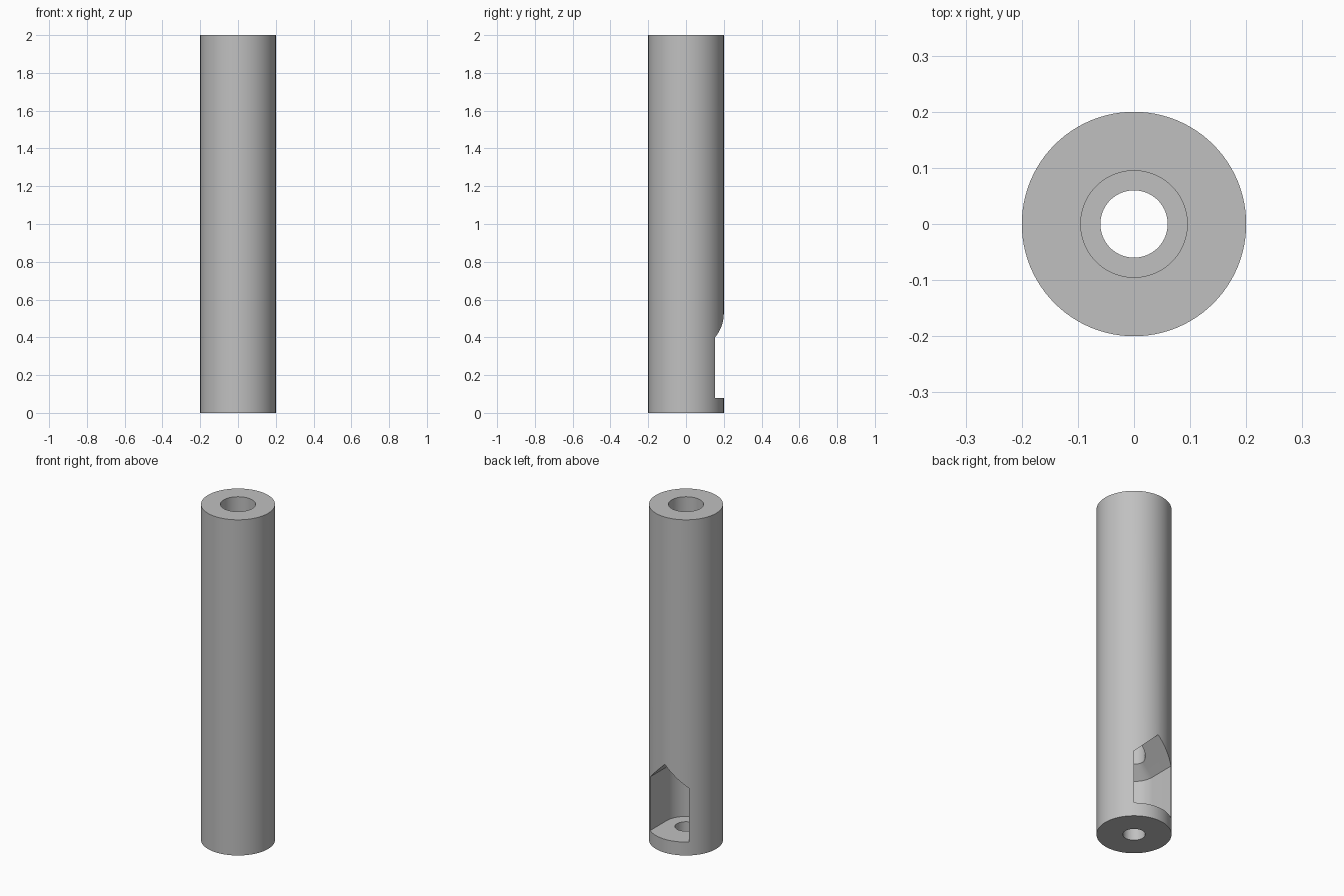
import bpy
import bmesh
import math
from mathutils import Vector

SEGMENTS = 96
RADIUS, HEIGHT = 0.2, 2.0
BORE, HOLE, LEDGE_Z = 0.095, 0.06, 1.0
SLOT_R, SLOT_FLOOR, SLOT_EAVE, SLOT_PEAK = 0.128, 0.08, 0.4, 0.526

if "Cube" in bpy.data.objects:
    bpy.data.objects.remove(bpy.data.objects["Cube"], do_unlink=True)

grey = bpy.data.materials.new("plain_grey")
grey.use_nodes = True
grey.diffuse_color = (0.53, 0.53, 0.53, 1)
grey.node_tree.nodes["Principled BSDF"].inputs["Base Color"].default_value = grey.diffuse_color


def sweep(name, profile, stations, ring):
    """Sweep an (r, z) profile through (angle, y shift) stations.
    ring=True closes both the path and the profile; otherwise the ends are capped."""
    bm = bmesh.new()
    rows = [[bm.verts.new(Vector((r * math.cos(a), r * math.sin(a) + shift, z)))
             for r, z in profile] for a, shift in stations]
    n, m = len(rows), len(profile)
    for i in range(n if ring else n - 1):
        one, two = rows[i], rows[(i + 1) % n]
        for j in range(m if ring else m - 1):
            k = (j + 1) % m
            bm.faces.new((one[j], two[j], two[k], one[k]))
    if not ring:
        bm.faces.new(rows[0])
        bm.faces.new(rows[-1])
    bmesh.ops.remove_doubles(bm, verts=bm.verts[:], dist=0.00001)
    bmesh.ops.recalc_face_normals(bm, faces=bm.faces[:])
    mesh = bpy.data.meshes.new(name)
    bm.to_mesh(mesh)
    bm.free()
    mesh.materials.append(grey)
    obj = bpy.data.objects.new(name, mesh)
    bpy.context.collection.objects.link(obj)
    return obj


# Tube with a wide upper bore stepping down to a narrow through hole
tube = sweep("tube",
             [(HOLE, 0), (RADIUS, 0), (RADIUS, HEIGHT),
              (BORE, HEIGHT), (BORE, LEDGE_Z), (HOLE, LEDGE_Z)],
             [(2 * math.pi * i / SEGMENTS, 0) for i in range(SEGMENTS)], True)

# Rear slot: round inner end with a conical roof, running out straight with a gable roof
half = SEGMENTS // 2
round_end = [(-math.pi * i / half, 0) for i in range(half + 1)]
cutter = sweep("slot_cutter",
               [(0, SLOT_FLOOR), (SLOT_R, SLOT_FLOOR), (SLOT_R, SLOT_EAVE), (0, SLOT_PEAK)],
               [(0, 0.3)] + round_end + [(-math.pi, 0.3)], False)
cutter.hide_render = True

cut = tube.modifiers.new("slot", 'BOOLEAN')
cut.operation = 'DIFFERENCE'
cut.solver = 'EXACT'
cut.object = cutter

bpy.ops.object.select_all(action='DESELECT')
tube.select_set(True)
bpy.context.view_layer.objects.active = tube
bpy.ops.object.modifier_apply(modifier=cut.name)
bpy.data.objects.remove(cutter, do_unlink=True)
bpy.ops.object.shade_smooth_by_angle(angle=math.radians(30))
